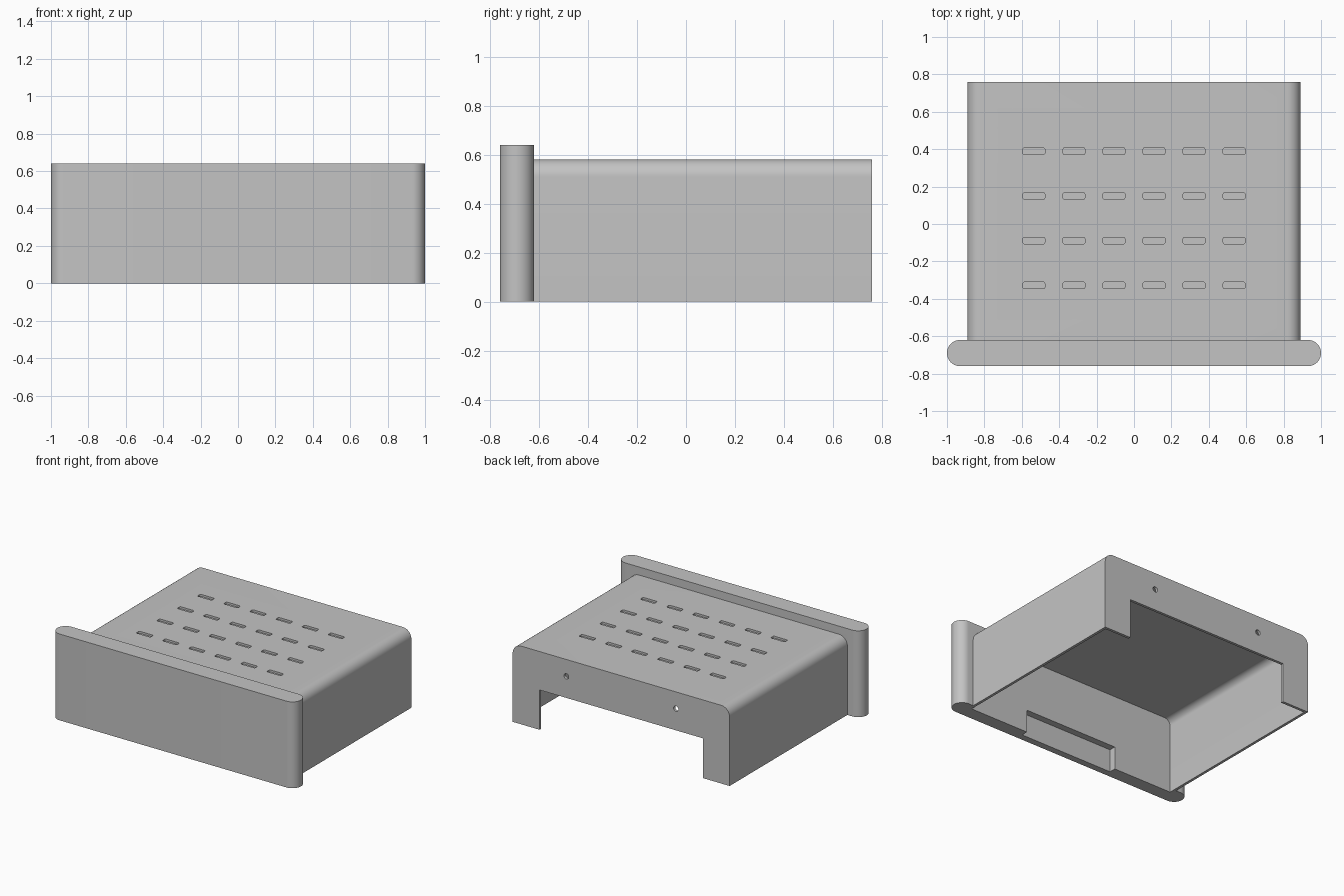
import bpy, bmesh, math
from mathutils import Matrix, Vector

if "Cube" in bpy.data.objects:
    bpy.data.objects.remove(bpy.data.objects["Cube"], do_unlink=True)

grey = bpy.data.materials.new("plain grey")
grey.use_nodes = True
colour = (0.55, 0.55, 0.55, 1)
grey.diffuse_color = colour
grey.node_tree.nodes["Principled BSDF"].inputs["Base Color"].default_value = colour


def rounded(x0, x1, y0, y1, r_low, r_high, steps=12):
    """Rectangle outline with separate radii for its lower and upper corners."""
    pts = []
    corners = [(x1, y1, -1, -1, r_high, 0), (x0, y1, 1, -1, r_high, 90),
               (x0, y0, 1, 1, r_low, 180), (x1, y0, -1, 1, r_low, 270)]
    for x, y, sx, sy, r, start in corners:
        for i in range(steps + 1 if r else 1):
            a = math.radians(start + 90 * i / steps)
            pts.append((x + sx * r + r * math.cos(a), y + sy * r + r * math.sin(a)))
    return pts


def add_prism(bm, pts, low, high, axis):
    """Extrude an outline along z, or along y with the outline in x and z."""
    place = (lambda p, d: (p[0], p[1], d)) if axis == "z" else (lambda p, d: (p[0], d, p[1]))
    face = bm.faces.new([bm.verts.new(place(p, low)) for p in pts])
    new = bmesh.ops.extrude_face_region(bm, geom=[face])["geom"]
    shift = Vector(place((0, 0), high - low))
    bmesh.ops.translate(bm, vec=shift, verts=[v for v in new if isinstance(v, bmesh.types.BMVert)])


def finish(name, bm):
    bmesh.ops.remove_doubles(bm, verts=bm.verts, dist=1e-5)
    bmesh.ops.recalc_face_normals(bm, faces=bm.faces)
    mesh = bpy.data.meshes.new(name)
    bm.to_mesh(mesh)
    bm.free()
    mesh.materials.append(grey)
    obj = bpy.data.objects.new(name, mesh)
    bpy.context.collection.objects.link(obj)
    return obj


def prism(name, pts, low, high, axis):
    bm = bmesh.new()
    add_prism(bm, pts, low, high, axis)
    return finish(name, bm)


def cut(obj, cutters):
    bpy.ops.object.select_all(action="DESELECT")
    bpy.context.view_layer.objects.active = obj
    obj.select_set(True)
    for cutter in cutters:
        cutter.hide_render = True
        mod = obj.modifiers.new("cut", "BOOLEAN")
        mod.operation, mod.solver, mod.object = "DIFFERENCE", "EXACT", cutter
        bpy.ops.object.modifier_apply(modifier=mod.name)
    bpy.ops.object.shade_smooth_by_angle(angle=math.radians(30))


# Main bodies
case = prism("case_shell", rounded(-.89, .89, 0, .58, 0, .07), -.62, .76, "y")
panel = prism("front_panel", rounded(-1, 1, -.76, -.62, .0699, .0699), 0, .64, "z")

# Open underside, reaching into the back of the front panel
cavity = prism("cavity_cutter", rounded(-.87, .87, -.2, .56, 0, .05), -.66, .74, "y")
notch = prism("notch_cutter", rounded(-.385, .385, -.2, .17, 0, 0), -.71, -.64, "y")

# Opening and screw holes in the rear wall
opening = prism("rear_opening_cutter", rounded(-.67, .67, -.2, .295, 0, 0), .7, .8, "y")
bm = bmesh.new()
for side in (-1, 1):
    x, z, r = side * .45, .455, .02
    add_prism(bm, rounded(x - r, x + r, z - r, z + r, r * .999, r * .999, 6), .7, .8, "y")
holes = finish("screw_hole_cutter", bm)

# Shallow slots in the lid
bm = bmesh.new()
for row in range(4):
    for col in range(6):
        x, y = (col - 2.5) * .214, .389 - row * .239
        add_prism(bm, rounded(x - .058, x + .058, y - .018, y + .018, .008, .008, 4), .565, .6, "z")
slots = finish("slot_cutter", bm)

cut(case, [cavity, opening, holes, slots])
cut(panel, [cavity, notch])

for helper in (cavity, notch, opening, holes, slots):
    bpy.data.objects.remove(helper, do_unlink=True)
